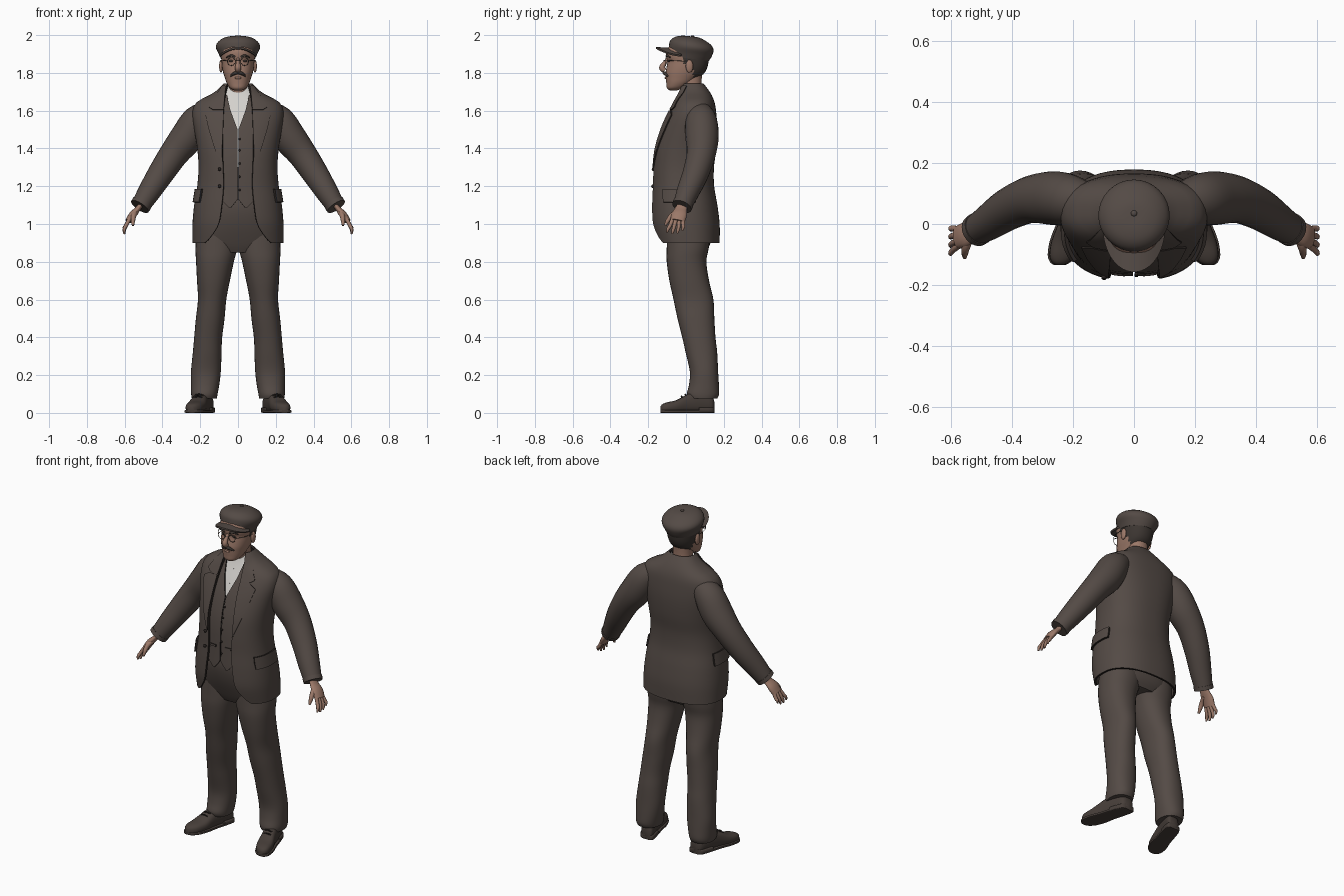
import bpy, bmesh, math
from mathutils import Vector

cube = bpy.data.objects.get("Cube")
if cube:
    bpy.data.objects.remove(cube, do_unlink=True)


def material(name, r, g, b):
    m = bpy.data.materials.new(name)
    m.use_nodes = True
    m.diffuse_color = (r, g, b, 1)
    m.node_tree.nodes["Principled BSDF"].inputs["Base Color"].default_value = (r, g, b, 1)
    return m


SUIT = material("brown wool", .088, .069, .06)
SEAM = material("dark seam", .022, .017, .015)
SHIRT = material("white cotton", .66, .64, .61)
SKIN = material("skin", .33, .19, .14)
HAIR = material("dark hair", .045, .036, .031)
SHOE = material("shoe leather", .062, .048, .041)
METAL = material("spectacle wire", .12, .1, .08)


def make(name, verts, faces, *mats):
    me = bpy.data.meshes.new(name)
    bm = bmesh.new()
    vs = [bm.verts.new(v) for v in verts]
    for f in faces:
        bm.faces.new([vs[i] for i in f])
    bmesh.ops.recalc_face_normals(bm, faces=bm.faces)
    bm.to_mesh(me)
    bm.free()
    for m in mats:
        me.materials.append(m)
    me.shade_smooth()
    me.set_sharp_from_angle(angle=.9)
    ob = bpy.data.objects.new(name, me)
    bpy.context.collection.objects.link(ob)
    return ob


def spline(rows, steps=4):
    """Rows of numbers, smoothly filled in between."""
    out = []
    for i in range(len(rows) - 1):
        a, b, c, d = rows[max(i - 1, 0)], rows[i], rows[i + 1], rows[min(i + 2, len(rows) - 1)]
        for k in range(steps):
            t = k / steps
            out.append([q + t / 2 * (r - p + t * (2*p - 5*q + 4*r - s + t * (3*(q - r) + s - p)))
                        for p, q, r, s in zip(a, b, c, d)])
    return out + [list(rows[-1])]


def oval(t, n=2.0):
    s, c = math.sin(t), math.cos(t)
    return (math.copysign(abs(s) ** (2 / n), s), math.copysign(abs(c) ** (2 / n), c))


def loft(name, rings, mat):
    n = len(rings[0])
    faces = [(j*n + i, j*n + (i+1) % n, (j+1)*n + (i+1) % n, (j+1)*n + i)
             for j in range(len(rings) - 1) for i in range(n)]
    faces += [tuple(range(n)), tuple(range((len(rings) - 1) * n, len(rings) * n))]
    return make(name, [p for r in rings for p in r], faces, mat)


def stack(name, rows, mat, n=2.2, sides=32, cx=0, tilt=0, steps=4):
    """Rows of height, half width, front, back; optional sideways centre."""
    rings = []
    for z, w, f, b, *c in spline(rows, steps):
        x0 = c[0] if c else cx
        ring = []
        for i in range(sides):
            u, v = oval(2 * math.pi * i / sides, n)
            y = (f + b) / 2 - v * (b - f) / 2
            ring.append((x0 + u * w, y, z - tilt * (y - .03)))
        rings.append(ring)
    return loft(name, rings, mat)


def tube(name, rows, mat, flat=1.0, sides=16, steps=4):
    """Rows of x, y, z, radius; flat squeezes the tube across its y side."""
    rows = spline(rows, steps)
    pts = [Vector(r[:3]) for r in rows]
    rings = []
    for i, p in enumerate(pts):
        d = (pts[min(i + 1, len(pts) - 1)] - pts[max(i - 1, 0)]).normalized()
        ref = Vector((0, 1, 0)) if abs(d.y) < .9 else Vector((0, 0, 1))
        side = (ref - d * ref.dot(d)).normalized()
        up = d.cross(side)
        ring = [oval(2 * math.pi * k / sides) for k in range(sides)]
        rings.append([p + rows[i][3] * (side * u + up * v * flat) for u, v in ring])
    return loft(name, rings, mat)


def ball(name, at, size, mat):
    bm = bmesh.new()
    bmesh.ops.create_uvsphere(bm, u_segments=16, v_segments=10, radius=1)
    verts = [[a + s * c for a, s, c in zip(at, size, v.co)] for v in bm.verts]
    faces = [[v.index for v in f.verts] for f in bm.faces]
    bm.free()
    return make(name, verts, faces, mat)


# Torso form that all upper garments follow: height, half width, front, back
TORSO = spline([(.90, .235, -.155, .172), (1.0, .235, -.178, .172), (1.1, .226, -.18, .16),
                (1.2, .21, -.175, .143), (1.3, .203, -.172, .142), (1.4, .21, -.16, .155),
                (1.5, .226, -.128, .16), (1.58, .236, -.092, .155), (1.64, .215, -.06, .146),
                (1.69, .125, -.037, .125), (1.74, .07, -.022, .088)], 6)
BULGE = 2.4


def torso(z):
    z = min(max(z, TORSO[0][0]), TORSO[-1][0] - 1e-5)
    for a, b in zip(TORSO, TORSO[1:]):
        if a[0] <= z <= b[0]:
            t = (z - a[0]) / (b[0] - a[0])
            return [p + (q - p) * t for p, q in zip(a[1:], b[1:])]


def turn(z, x):
    """Angle from the front at which the torso is x wide."""
    return math.asin(min(1, x / torso(z)[0]) ** (BULGE / 2))


def shell(name, rows, lift, thick, mat, cols=8, side=1):
    """Cloth on the torso; rows of height, start angle, end angle."""
    verts = []
    for z, t0, t1 in rows:
        w, f, b = torso(z)
        for i in range(cols + 1):
            u, v = oval(t0 + (t1 - t0) * i / cols, BULGE)
            verts.append((side * u * (w + lift), (f + b) / 2 - v * ((b - f) / 2 + lift), z))
    c = cols + 1
    faces = [(j*c + i, j*c + i + 1, (j+1)*c + i + 1, (j+1)*c + i)
             for j in range(len(rows) - 1) for i in range(cols)]
    ob = make(name, verts, faces, mat, SEAM)
    sol = ob.modifiers.new("cloth", 'SOLIDIFY')
    sol.thickness, sol.offset, sol.material_offset_rim = thick, 0, 1
    ob.modifiers.new("crisp edge", 'EDGE_SPLIT').split_angle = .8
    return ob


def panel(rows, steps=5):
    """Front panel given as height, inner x, outer x."""
    fine = [[a + (b - a) * k / steps for a, b in zip(r, s)]
            for r, s in zip(rows, rows[1:]) for k in range(steps)] + [rows[-1]]
    return [(z, turn(z, x0), turn(z, x1)) for z, x0, x1 in fine]


# Jacket, open down the front
opening = spline([(.90, .175), (.93, .145), (1.0, .102), (1.1, .085), (1.2, .076), (1.3, .078),
                  (1.4, .082), (1.55, .078), (1.66, .07), (1.74, .055)], 5)
shell("jacket", [(z, turn(z, g), 2 * math.pi - turn(z, g)) for z, g in opening],
      0, .012, SUIT, cols=64)
# Shirt under everything, full round
shell("shirt", [(1.3 + k * .0215, 0, 2 * math.pi) for k in range(21)], -.022, .006, SHIRT, cols=48)

for s, tag in ((1, "left"), (-1, "right")):
    shell(tag + "_vest", panel([(1.085, .04, .05), (1.13, .003, .095), (1.5, .003, .1),
                                (1.6, .042, .1), (1.68, .062, .09)]), -.012, .008, SUIT, side=s)
    shell(tag + "_lapel", panel([(1.3, .078, .082), (1.4, .08, .118), (1.5, .076, .148),
                                 (1.575, .074, .165), (1.6, .074, .13)]), .009, .008, SUIT, side=s)
    shell(tag + "_collar", panel([(1.605, .074, .128), (1.62, .072, .15), (1.66, .068, .125),
                                  (1.7, .062, .095), (1.73, .055, .075)]), .009, .008, SUIT, side=s)
    shell(tag + "_pocket_flap", [(1.115, 1.0, 1.85), (1.15, .98, 1.87), (1.185, .98, 1.87)],
          .011, .012, SUIT, side=s)
    shell(tag + "_vest_pocket", panel([(1.21, .03, .07), (1.222, .03, .07)], 1),
          -.005, .006, SUIT, side=s)

    # Sleeve
    tube(tag + "_sleeve", [(s * x, y, z, r) for x, y, z, r in (
        (.14, .075, 1.6, .055), (.21, .08, 1.55, .083), (.27, .085, 1.46, .088),
        (.34, .08, 1.37, .077), (.41, .05, 1.265, .069), (.47, .01, 1.17, .06),
        (.517, -.02, 1.095, .05))], SUIT, sides=24)
    tube(tag + "_cuff", [(s * .508, -.014, 1.11, .055), (s * .52, -.022, 1.092, .054)],
         SUIT, sides=24)

    # Hand
    tube(tag + "_palm", [(s * .505, -.014, 1.115, .026), (s * .53, -.026, 1.08, .032),
                         (s * .558, -.036, 1.05, .041), (s * .58, -.045, 1.015, .038)],
         SKIN, flat=.45)
    for k, name in enumerate(("index", "middle", "ring", "little")):
        off = (k - 1.5) * .018
        drop = (.008, 0, .004, .018)[k]
        tube(tag + "_" + name + "_finger",
             [(s * .575, -.044 + off, 1.025, .0105), (s * .594, -.05 + off * 1.3, .99, .01),
              (s * .602, -.055 + off * 1.5, .965 + drop, .0085),
              (s * .602, -.06 + off * 1.5, .947 + drop, .005)], SKIN, sides=10)
    tube(tag + "_thumb", [(s * .54, -.04, 1.065, .016), (s * .552, -.075, 1.045, .014),
                          (s * .556, -.098, 1.015, .011), (s * .556, -.11, .992, .006)],
         SKIN, sides=10)

    # Trouser leg: height, half width, front, back, centre
    stack(tag + "_trouser_leg", [(z, w, f, b, s * c) for z, w, f, b, c in (
        (.075, .066, .012, .165, .178), (.1, .07, .004, .175, .178), (.15, .075, .016, .174, .174),
        (.22, .079, .02, .17, .17), (.32, .076, -.002, .165, .163), (.4, .074, -.02, .156, .158),
        (.5, .076, -.045, .15, .147), (.6, .075, -.066, .145, .137), (.7, .087, -.088, .122, .13),
        (.8, .1, -.102, .108, .122), (.87, .11, -.102, .12, .115), (.95, .108, -.1, .13, .112))],
        SUIT)

    # Shoe: station along foot, half width, height
    def foot(name, rows, grow, height, n):
        rings = []
        for y, w, h in spline(rows):
            h = height or h
            x0 = s * (.165 + .29 * (.14 - y))
            ring = [oval(2 * math.pi * k / 20, n) for k in range(20)]
            rings.append([(x0 + u * (w + grow), y, h / 2 * (1 + v)) for u, v in ring])
        loft(name, rings, SHOE)

    last = [(.15, .022, .06), (.135, .038, .09), (.07, .042, .115), (.01, .043, .1),
            (-.05, .049, .068), (-.1, .043, .056), (-.125, .028, .046), (-.135, .012, .034)]
    foot(tag + "_shoe", last, 0, 0, 2.6)
    foot(tag + "_sole", last, .006, .016, 6)
    foot(tag + "_heel", last[:3], .007, .03, 6)
    for y, z in ((.0, .098), (-.02, .088)):
        x0 = s * (.165 + .29 * (.14 - y))
        tube(tag + "_lace", [(x0 - .022, y, z - .006, .004), (x0, y - .004, z, .004),
                             (x0 + .022, y, z - .006, .004)], SEAM, sides=8)

    # Ear, eye, brow and spectacle ring
    ball(tag + "_ear", (s * .09, .018, 1.835), (.01, .02, .034), SKIN)
    ball(tag + "_eye", (s * .034, -.089, 1.863), (.014, .006, .006), HAIR)
    tube(tag + "_eyebrow", [(s * .014, -.102, 1.885, .005), (s * .035, -.1, 1.892, .006),
                            (s * .062, -.084, 1.882, .003)], HAIR, sides=8)
    tube(tag + "_spectacle_ring",
         [(s * .035 + .021 * math.cos(a * math.pi / 8), -.108, 1.86 + .021 * math.sin(a * math.pi / 8),
           .0017) for a in range(17)], METAL, sides=6, steps=1)
    tube(tag + "_spectacle_arm", [(s * .056, -.107, 1.865, .0017), (s * .086, -.06, 1.865, .0017),
                                  (s * .094, .015, 1.86, .0017)], METAL, sides=6)

# Trouser seat joining the legs
stack("trouser_seat", [(.85, .15, -.075, .1), (.9, .21, -.1, .13), (1.0, .208, -.138, .145),
                       (1.1, .2, -.155, .135), (1.2, .18, -.14, .115)], SUIT, n=2.4)

# Buttons
for z in (1.18, 1.25, 1.32, 1.39, 1.45):
    ball("vest_button", (.008, torso(z)[1] + .006, z), (.006, .005, .006), SEAM)
for z in (1.2, 1.29):
    ball("jacket_button", (-.098, torso(z)[1] - .002, z), (.009, .007, .009), SEAM)

# Neck and head
stack("neck", [(1.62, .066, -.01, .095), (1.69, .056, -.015, .085), (1.74, .054, -.03, .082),
               (1.79, .056, -.04, .085)], SKIN)
head = stack("head", [(1.708, .022, -.088, -.045), (1.72, .043, -.101, -.01), (1.745, .059, -.104, .03),
                      (1.775, .07, -.107, .07), (1.8, .078, -.108, .098), (1.83, .084, -.103, .113),
                      (1.862, .087, -.098, .12), (1.885, .089, -.105, .121), (1.92, .089, -.104, .118),
                      (1.95, .075, -.08, .1)], SKIN)
head.data.materials.append(HAIR)
for p in head.data.polygons:
    back = p.center.y > .035 and p.center.z > 1.775
    sideburn = p.center.y > -.015 and p.center.z > 1.845
    p.material_index = int(back or sideburn)
tube("nose", [(0, -.094, 1.878, .008), (0, -.113, 1.852, .011), (0, -.127, 1.828, .016),
              (0, -.113, 1.812, .014)], SKIN)
tube("moustache", [(-.04, -.094, 1.782, .004), (-.02, -.112, 1.797, .009), (0, -.117, 1.801, .008),
                   (.02, -.112, 1.797, .009), (.04, -.094, 1.782, .004)], HAIR, sides=10)
ball("lower_lip", (0, -.107, 1.773), (.02, .006, .006), SKIN)
tube("spectacle_bridge", [(-.014, -.108, 1.863, .0017), (0, -.122, 1.868, .0017),
                          (.014, -.108, 1.863, .0017)], METAL, sides=6)

# Flat cap: crown, brim and button
stack("cap_crown", [(1.875, .091, -.09, .122), (1.9, .102, -.092, .136), (1.932, .117, -.09, .146),
                    (1.958, .11, -.083, .135), (1.98, .082, -.058, .1), (1.991, .045, -.02, .07),
                    (1.993, .008, .02, .04)], SUIT, n=2, tilt=.12)
ball("cap_button", (0, .035, 1.993), (.01, .01, .006), SUIT)
N, M = 24, 5
brim = []
for j in range(M + 1):
    k = j / M
    for i in range(N + 1):
        a = math.radians(-82 + 164 * i / N)
        x = (.086 + .014 * k) * math.sin(a)
        y = -.01 - (.075 + .073 * k) * math.cos(a)
        brim.append((x, y, 1.928 - 4.2 * x * x + .004 * k))
quads = [(j*(N+1) + i, j*(N+1) + i + 1, (j+1)*(N+1) + i + 1, (j+1)*(N+1) + i)
         for j in range(M) for i in range(N)]
visor = make("cap_brim", brim, quads, SUIT)
sol = visor.modifiers.new("thickness", 'SOLIDIFY')
sol.thickness, sol.offset = .01, 0
visor.modifiers.new("crisp edge", 'EDGE_SPLIT').split_angle = .8
